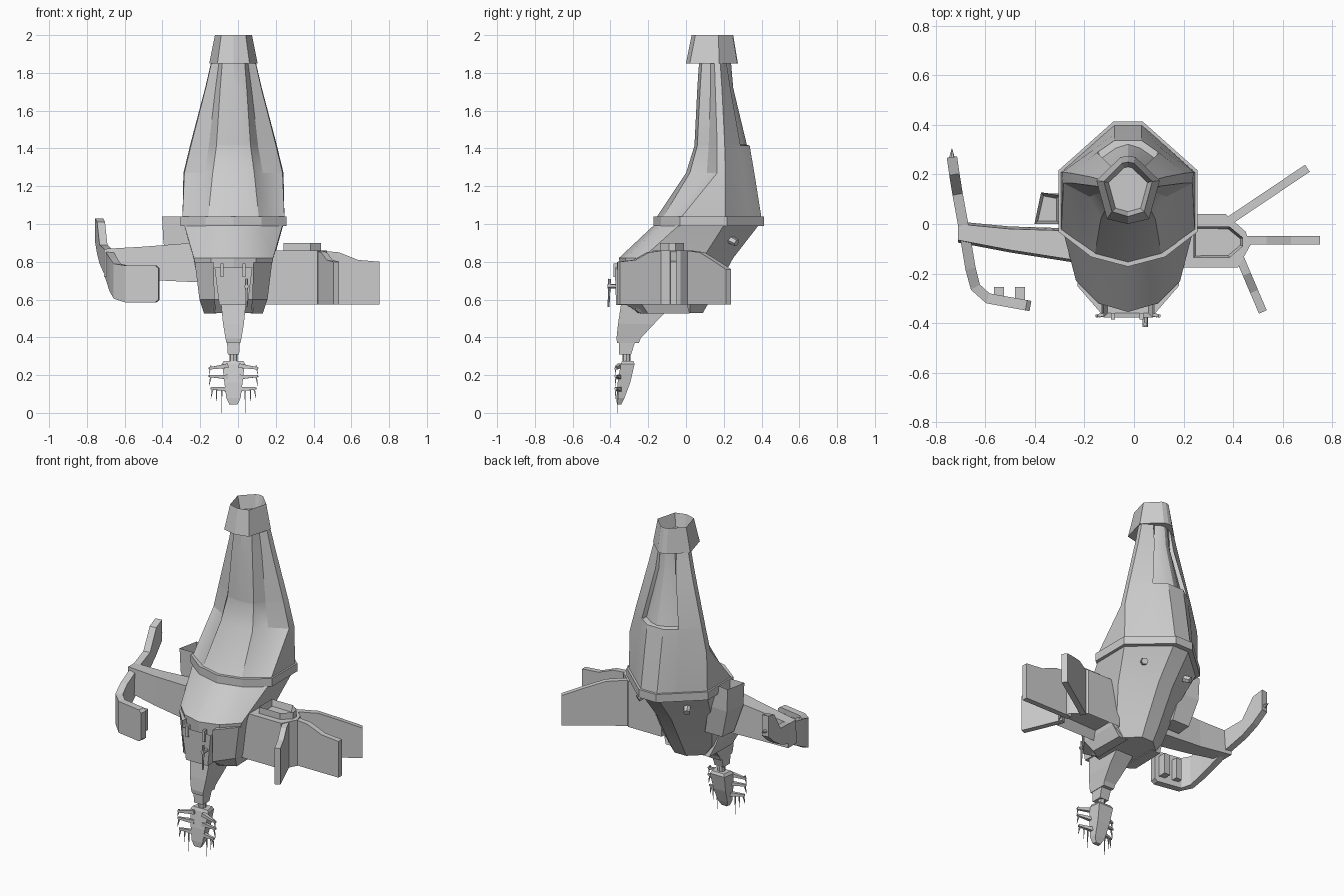
import bpy, bmesh, math
from mathutils import Vector

old = bpy.data.objects.get("Cube")
if old:
    bpy.data.objects.remove(old, do_unlink=True)

GREY = bpy.data.materials.new("hull_grey")
GREY.use_nodes = True
GREY.diffuse_color = (0.6, 0.6, 0.6, 1)
GREY.node_tree.nodes["Principled BSDF"].inputs["Base Color"].default_value = (0.6, 0.6, 0.6, 1)
C = -0.024  # hull centre line


def loft(name, rings, smooth=False, top=None, bottom=None):
    """Skin closed rings of equal length; top/bottom = (rim, depth) of a recess."""
    bm = bmesh.new()
    rows = [[bm.verts.new(p) for p in ring] for ring in rings]
    n = len(rows[0])
    for a, b in zip(rows, rows[1:]):
        for i in range(n):
            bm.faces.new((a[i], a[(i + 1) % n], b[(i + 1) % n], b[i]))
    caps = [bm.faces.new(rows[0][::-1]), bm.faces.new(rows[-1])]
    bmesh.ops.recalc_face_normals(bm, faces=bm.faces)
    for cap, cut, sign in ((caps[0], bottom, 1), (caps[1], top, -1)):
        if cut:
            bmesh.ops.inset_region(bm, faces=[cap], thickness=cut[0])
            bmesh.ops.translate(bm, verts=cap.verts, vec=(0, 0, sign * cut[1]))
    mesh = bpy.data.meshes.new(name)
    bm.to_mesh(mesh)
    bm.free()
    mesh.materials.append(GREY)
    obj = bpy.data.objects.new(name, mesh)
    bpy.context.collection.objects.link(obj)
    if smooth:
        bpy.ops.object.select_all(action='DESELECT')
        obj.select_set(True)
        bpy.context.view_layer.objects.active = obj
        bpy.ops.object.shade_smooth_by_angle(angle=math.radians(25))
    return obj


def sym(z, half):
    """Mirror a back-to-front half outline about the centre line."""
    other = [(-x, y) for x, y in reversed(half) if x > 0]
    return [(C + x, y, z) for x, y in half + other]


def prism(name, pts, z0, z1, **kw):
    return loft(name, [[(x, y, z) for x, y in pts] for z in (z0, z1)], **kw)


def box(name, x0, x1, y0, y1, z0, z1, **kw):
    return prism(name, [(x0, y0), (x1, y0), (x1, y1), (x0, y1)], z0, z1, **kw)


def wall(name, path, t):
    """Upright plate following (x, y, low, high) stations."""
    rings = []
    for i, (x, y, lo, hi) in enumerate(path):
        a, b = path[max(i - 1, 0)], path[min(i + 1, len(path) - 1)]
        d = Vector((b[0] - a[0], b[1] - a[1])).normalized() * t / 2
        px, py = -d.y, d.x
        rings.append([(x + px, y + py, lo), (x - px, y - py, lo),
                      (x - px, y - py, hi), (x + px, y + py, hi)])
    return loft(name, rings)


def rod(name, p, q, r0, r1, sides=6):
    p, q = Vector(p), Vector(q)
    u = (q - p).normalized().orthogonal().normalized()
    v = (q - p).normalized().cross(u)
    ang = [math.tau * i / sides for i in range(sides)]
    return loft(name, [[o + (u * math.cos(a) + v * math.sin(a)) * r for a in ang]
                       for o, r in ((p, r0), (q, r1))])


# Upper hull: wide rear shell, recessed back panel and narrow front column
loft("upper_hull", [
    sym(1.03, [(0, .4), (.055, .4), (.13, .335), (.14, .325), (.27, .21), (.27, -.03), (.2, -.08), (.135, -.125), (0, -.16)]),
    sym(1.27, [(0, .362), (.055, .362), (.13, .31), (.14, .3), (.265, .21), (.26, .165), (.155, .11), (.11, .02), (0, 0)]),
    sym(1.415, [(0, .337), (.055, .337), (.12, .292), (.125, .288), (.23, .205), (.225, .165), (.13, .12), (.09, .06), (0, .045)]),
    sym(1.42, [(0, .322), (.05, .306), (.112, .262), (.125, .288), (.229, .205), (.224, .165), (.13, .12), (.09, .06), (0, .045)]),
    sym(1.72, [(0, .25), (.035, .24), (.06, .215), (.07, .235), (.15, .19), (.147, .155), (.095, .13), (.07, .075), (0, .06)]),
    sym(1.87, [(0, .237), (.025, .23), (.05, .215), (.06, .212), (.115, .18), (.113, .15), (.075, .13), (.058, .085), (0, .07)]),
], smooth=True)

# Nose cap with hollow opening
loft("nose_cap", [
    sym(1.85, [(0, .275), (.03, .27), (.128, .175), (.085, .02), (0, 0)]),
    sym(2.0, [(0, .25), (.025, .245), (.098, .172), (.065, .05), (0, .03)]),
], top=(.02, .08))

# Collar between the hulls
ring = [(.06, .413), (.28, .217), (.28, -.032), (.149, -.133), (0, -.172)]
loft("collar", [sym(.99, ring), sym(1.04, ring)])

# Lower hull leaning forward
loft("lower_hull", [
    sym(.53, [(.04, .09), (.12, .02), (.13, -.2), (.1, -.25), (0, -.27)]),
    sym(.6, [(.045, .13), (.17, .02), (.17, -.24), (.12, -.31), (0, -.33)]),
    sym(.82, [(.05, .25), (.215, .09), (.21, -.23), (.12, -.32), (0, -.355)]),
    sym(1.0, [(.055, .39), (.265, .205), (.262, -.03), (.145, -.125), (0, -.163)]),
], smooth=True)

# Front armour, mirrored side plates and a central box
for side, s in (("left", 1), ("right", -1)):
    loft(side + "_armour", [
        [(C + s * x, y, z) for x, y in pts] for z, pts in (
            (.525, [(.09, -.24), (.155, -.2), (.15, .02), (.09, .02)]),
            (.6, [(.1, -.36), (.18, -.25), (.18, 0), (.1, 0)]),
            (.8, [(.105, -.365), (.205, -.25), (.205, -.1), (.105, -.1)]))])
    rod(side + "_rear_port", (C + s * .14, .22, .925), (C + s * .168, .268, .9), .022, .02)
loft("front_box", [sym(.57, [(.07, -.22), (.075, -.37)]),
                   sym(.77, [(.1, -.25), (.1, -.377)])], top=(.025, .04))
for x in (-.06, .055):
    box("box_post", C + x - .008, C + x + .008, -.385, -.36, .72, .79)
rod("probe", (.045, -.41, .56), (.045, -.405, .71), .005, .008)
rod("probe_mount", (.045, -.36, .67), (.045, -.415, .67), .012, .012)

# Tool arm, wrist and claw
loft("tool_arm", [
    sym(.37, [(.037, -.25), (.037, -.365)]),
    sym(.395, [(.04, -.24), (.042, -.368)]),
    sym(.47, [(.055, -.17), (.055, -.36)]),
    sym(.6, [(.066, -.04), (.068, -.34)])])
loft("wrist", [sym(.31, [(.03, -.29), (.03, -.355)]), sym(.375, [(.034, -.27), (.034, -.355)])])
rod("wrist_joint", (C, -.315, .26), (C, -.315, .32), .022, .022, 8)
loft("claw", [
    sym(.045, [(.018, -.342), (.022, -.366)]),
    sym(.08, [(.034, -.325), (.038, -.368)]),
    sym(.16, [(.042, -.295), (.048, -.362)]),
    sym(.26, [(.05, -.272), (.06, -.345)]),
    sym(.276, [(.04, -.28), (.052, -.338)])])
for s in (1, -1):
    for z, reach in ((.25, .13), (.19, .13), (.125, .12)):
        rod("claw_tooth", (C + s * .03, -.35, z), (C + s * reach, -.372, z - .015 + .02 * (z < .2)), .017, .008, 4)
        rod("tooth_tip", (C + s * (reach - .01), -.372, z), (C + s * reach, -.375, z - .05), .006, .001, 4)
    for x, tip in ((.062, .0), (.09, .05)):
        rod("claw_needle", (C + s * x, -.36, .13), (C + s * x, -.362, tip), .005, .001, 4)

# Left side: hub with hollow pod and three fins
prism("fin_hub", [(.14, .04), (.37, .04), (.45, -.03), (.47, -.085), (.42, -.175), (.12, -.175)],
      .575, .86, bottom=(.04, .05))
prism("hub_pod", [(.24, -.01), (.385, -.01), (.44, -.055), (.44, -.09), (.385, -.137), (.24, -.137)],
      .8, .9, top=(.02, .07))
for name, (x0, y0), (x1, y1), hi in (("rear_fin", (.38, .01), (.7, .225), .76),
                                     ("middle_fin", (.42, -.066), (.75, -.066), .8),
                                     ("front_fin", (.42, -.12), (.52, -.355), .8)):
    stations = ((0, .86), (.35, .85), (.65, .81), (1, hi))
    wall(name, [(x0 + (x1 - x0) * f, y0 + (y1 - y0) * f, .575, z) for f, z in stations], .034)

# Right side: beam, bent shield with horn, inner pads
loft("shield_beam", [[(x, a, lo), (x, b, lo), (x, b + .01, hi), (x, a - .01, hi)]
                     for x, a, b, lo, hi in ((-.18, -.02, -.165, .69, .905),
                                             (-.5, -.01, -.115, .705, .88),
                                             (-.71, .01, -.075, .72, .868))])
wall("shield", [(-.735, .27, .9, 1.03), (-.725, .2, .84, 1.01), (-.712, .12, .79, .89),
                (-.69, 0, .74, .87), (-.66, -.18, .645, .82), (-.64, -.255, .605, .79),
                (-.59, -.3, .585, .78), (-.435, -.328, .585, .78), (-.418, -.331, .6, .765)], .042)
for x in (-.545, -.46):
    box("shield_pad", x - .02, x + .02, -.315, -.255, .62, .75)
rod("horn_needle", (-.735, .26, .93), (-.735, .305, .935), .014, .001)

# Open box at the rear right of the hull
loft("side_pod", [
    [(-.2, .0, .72), (-.33, .0, .72), (-.32, .1, .72), (-.2, .1, .72)],
    [(-.24, .0, .9), (-.395, .0, .9), (-.37, .125, .9), (-.24, .12, .9)],
    [(-.3, .0, 1.04), (-.402, .0, 1.04), (-.375, .128, 1.04), (-.3, .115, 1.04)]],
    top=(.018, .12))
